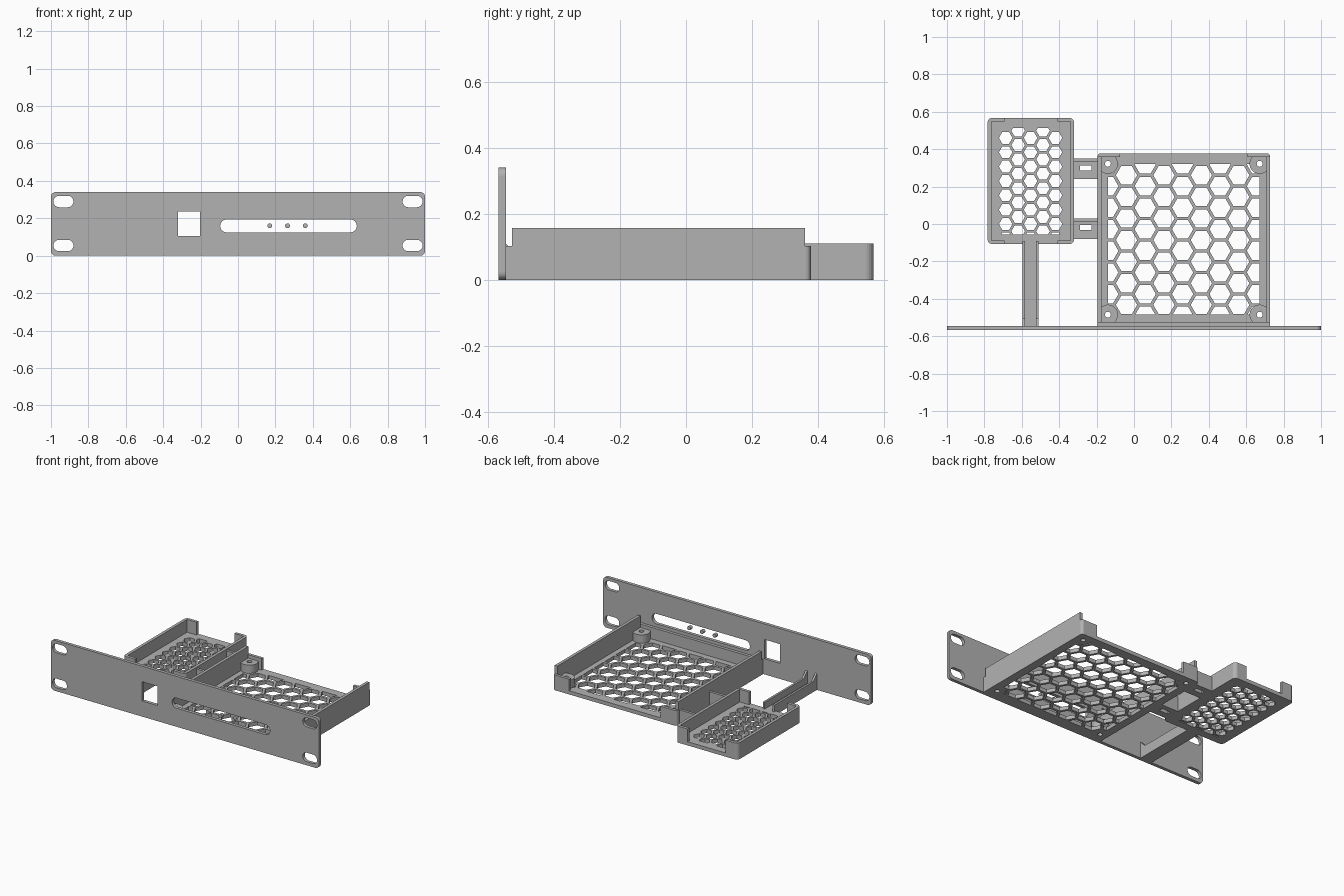
import bpy, bmesh
from math import pi, cos, sin, sqrt
from mathutils import Vector

cube = bpy.data.objects.get("Cube")
if cube:
    bpy.data.objects.remove(cube, do_unlink=True)

grey = bpy.data.materials.new("plain grey")
grey.use_nodes = True
COLOUR = (0.45, 0.45, 0.45, 1)
grey.diffuse_color = COLOUR
grey.node_tree.nodes["Principled BSDF"].inputs["Base Color"].default_value = COLOUR

FLOOR = 0.025   # floor thickness
WALL = 0.02     # wall thickness
FRONT = -0.545  # rear face of the front panel


def plate(name, outline, holes, low, high, axis="z"):
    """Flat outline with holes, extruded from low to high along an axis."""
    curve = bpy.data.curves.new(name, "CURVE")
    curve.dimensions = "2D"
    curve.fill_mode = "BOTH"
    curve.extrude = (high - low) / 2
    for loop in [outline] + holes:
        spline = curve.splines.new("POLY")
        spline.points.add(len(loop) - 1)
        for point, (u, v) in zip(spline.points, loop):
            point.co = (u, v, 0, 1)
        spline.use_cyclic_u = True
        spline.use_smooth = False
    temp = bpy.data.objects.new(name + " outline", curve)
    bpy.context.collection.objects.link(temp)
    graph = bpy.context.evaluated_depsgraph_get()
    mesh = bpy.data.meshes.new_from_object(temp.evaluated_get(graph))
    bpy.data.objects.remove(temp, do_unlink=True)
    bpy.data.curves.remove(curve)
    bm = bmesh.new()
    bm.from_mesh(mesh)
    bmesh.ops.remove_doubles(bm, verts=bm.verts, dist=0.00005)
    bmesh.ops.recalc_face_normals(bm, faces=bm.faces)
    bm.to_mesh(mesh)
    bm.free()
    mesh.name = name
    mesh.materials.clear()
    mesh.materials.append(grey)
    obj = bpy.data.objects.new(name, mesh)
    bpy.context.collection.objects.link(obj)
    mid = (low + high) / 2
    if axis == "z":
        obj.location.z = mid
    elif axis == "y":
        obj.rotation_euler = (pi / 2, 0, 0)
        obj.location.y = mid
    else:
        obj.rotation_euler = (pi / 2, 0, pi / 2)
        obj.location.x = mid
    return obj


def rect(x0, x1, y0, y1):
    return [(x0, y0), (x1, y0), (x1, y1), (x0, y1)]


def rounded(x0, x1, y0, y1, r, steps=6):
    pts = []
    corners = [(x1 - r, y1 - r), (x0 + r, y1 - r), (x0 + r, y0 + r), (x1 - r, y0 + r)]
    for q, (cx, cy) in enumerate(corners):
        for i in range(steps + 1):
            a = (q + i / steps) * pi / 2
            pts.append((cx + r * cos(a), cy + r * sin(a)))
    return pts


def circle(cx, cy, r, n=24):
    return [(cx + r * cos(2 * pi * i / n), cy + r * sin(2 * pi * i / n)) for i in range(n)]


def clip(poly, region):
    """Part of a convex polygon inside a convex anticlockwise region."""
    for a, b in zip(region, region[1:] + region[:1]):
        a, b = Vector(a), Vector(b)
        side = lambda p: (b - a).x * (p - a).y - (b - a).y * (p - a).x
        kept = []
        for p, q in zip(poly, poly[1:] + poly[:1]):
            p, q = Vector(p), Vector(q)
            sp, sq = side(p), side(q)
            if sp >= 0:
                kept.append(p)
            if sp * sq < 0:
                kept.append(p.lerp(q, sp / (sp - sq)))
        poly = kept
        if len(poly) < 3:
            return []
    return [tuple(p) for p in poly]


def honeycomb(x0, x1, y0, y1, chamfer, cx, cy, step, rib):
    """Hexagonal holes filling a rectangle with chamfered corners."""
    c = chamfer
    region = [(x0 + c, y0), (x1 - c, y0), (x1, y0 + c), (x1, y1 - c),
              (x1 - c, y1), (x0 + c, y1), (x0, y1 - c), (x0, y0 + c)]
    rise = step * 2 / sqrt(3)
    radius = step / 1.5 - rib / sqrt(3)
    holes = []
    for col in range(-9, 10):
        for row in range(-9, 10):
            y = cy + (row + (col % 2) / 2) * rise
            cell = clip(circle(cx + col * step, y, radius, 6), region)
            if cell:
                area = sum(p[0] * q[1] - q[0] * p[1] for p, q in zip(cell, cell[1:] + cell[:1])) / 2
                if area > 0.0003:
                    holes.append(cell)
    return holes


def tray(name, x0, x1, y0, y1, holes, wall_top, lip_top, lip_len, r, front_lips):
    plate(name + " floor", rounded(x0, x1, y0, y1, r), holes, 0, FLOOR)
    for side, edge, s in (("right", x0, 1), ("left", x1, -1)):
        inner = edge + s * WALL
        plate(f"{name} {side} wall", rect(min(edge, inner), max(edge, inner), y0 + r, y1 - r),
              [], 0, wall_top)
        # corner lips that wrap around the open ends
        for end, ye, t in (("back", y1, -1), ("front", y0, 1)):
            if end == "front" and not front_lips:
                continue
            arc = [(edge + s * r * (1 - cos(a)), ye + t * r * (1 - sin(a)))
                   for a in [i * pi / 12 for i in range(7)]]
            lip = arc + [(edge + s * lip_len, ye), (edge + s * lip_len, ye + t * WALL),
                         (inner, ye + t * WALL), (inner, ye + t * (r + 0.004)),
                         (edge, ye + t * (r + 0.004))]
            plate(f"{name} {end} {side} lip", lip, [], 0, lip_top)


# front panel with ear slots, square window and long slot
ears = [rounded(x, x + 0.107, z, z + 0.061, 0.03)
        for x in (-0.987, 0.88) for z in (0.024, 0.259)]
window = rect(-0.32, -0.203, 0.105, 0.235)
slot = rounded(-0.095, 0.635, 0.125, 0.193, 0.033, 8)
plate("front panel", rounded(-1, 1, 0, 0.34, 0.025), ears + [window, slot], -0.567, FRONT, "y")
for i in range(3):
    plate(f"indicator pin {i + 1}", circle(0.17 + i * 0.095, 0.16, 0.013, 16), [],
          -0.567, FRONT, "y")

# large tray with screw posts
BX0, BX1, BY0, BY1 = -0.14, 0.672, -0.485, 0.322
cells = honeycomb(BX0, BX1, BY0, BY1, 0.045, -0.04, 0.145, 0.1, 0.017)
posts = [(x, y) for x in (BX0, BX1) for y in (BY0, BY1)]
screw_holes = [circle(x, y, 0.016, 16) for x, y in posts]
tray("large tray", -0.195, 0.728, FRONT, 0.378, cells + screw_holes,
     0.158, 0.103, 0.12, 0.018, False)
plate("large tray front wall", rect(-0.195, 0.728, FRONT, FRONT + WALL), [], 0, 0.103)
for i, (x, y) in enumerate(posts):
    plate(f"screw post {i + 1}", circle(x, y, 0.054, 32), [screw_holes[i]], 0, 0.08)

# small tray
cells = honeycomb(-0.725, -0.38, -0.055, 0.513, 0.01, -0.553, 0.23, 0.0665, 0.014)
tray("small tray", -0.783, -0.32, -0.107, 0.567, cells, 0.111, 0.111, 0.09, 0.025, True)

# slotted links between the trays, each with an upright rib
for label, top in (("back", 0.35), ("front", 0.03)):
    plate(f"{label} link", rect(-0.33, -0.185, top - 0.11, top),
          [rect(-0.29, -0.227, top - 0.063, top - 0.036)], 0, FLOOR)
    plate(f"{label} link rib", rect(-0.33, -0.185, top - 0.018, top), [], 0, 0.1)

# support arm from panel to small tray, with gusseted ribs
plate("support arm", rect(-0.596, -0.51, FRONT, -0.09), [], 0, FLOOR)
gusset = [(FRONT, 0), (-0.09, 0), (-0.09, 0.07), (-0.505, 0.07), (FRONT, 0.11)]
for label, x in (("right", -0.596), ("left", -0.524)):
    plate(f"support arm {label} rib", gusset, [], x, x + 0.014, "x")
